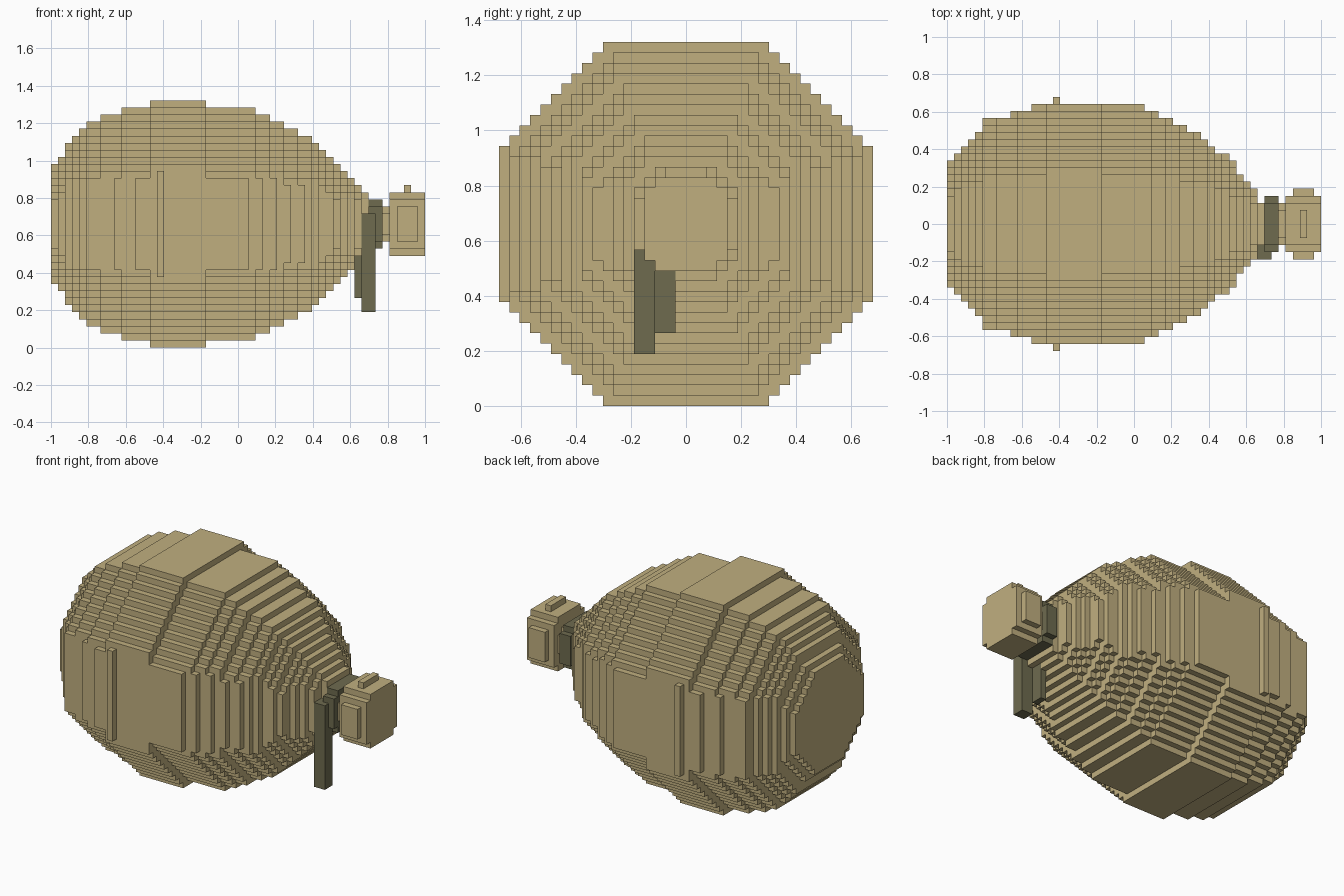
import bpy, bmesh
from mathutils import Vector

if "Cube" in bpy.data.objects:
    bpy.data.objects.remove(bpy.data.objects["Cube"])

U = 2 / 53          # block size
MID = 17.5          # height of the long axis, in blocks


def material(name, rgb):
    m = bpy.data.materials.new(name)
    m.diffuse_color = (*rgb, 1)
    m.use_nodes = True
    m.node_tree.nodes["Principled BSDF"].inputs["Base Color"].default_value = m.diffuse_color
    return m


tan = material("tan", (0.53, 0.43, 0.213))
olive = material("dark_olive", (0.156, 0.147, 0.078))


def slice_cells(i, hy, hz):
    """Blocks of one stepped octagonal slice across the long axis."""
    limit = 1.35 * hz + 1
    cells = set()
    for j in range(-hy, hy):
        for k in range(int(MID - hz), int(MID + hz)):
            if abs(j + 0.5) + abs(k + 0.5 - MID) <= limit:
                cells.add((i, j, k))
    return cells


def box_cells(x, y, z):
    return {(i, j, k) for i in range(*x) for j in range(*y) for k in range(*z)}


def lathe_cells(runs):
    """Runs of (first slice, end slice, half width, half height)."""
    cells = set()
    for a, b, hy, hz in runs:
        for i in range(a, b):
            cells |= slice_cells(i, hy, hz)
    return cells


def build(name, cells, mat):
    """Outer skin of a set of blocks, with flat areas merged."""
    bm = bmesh.new()
    verts = {}

    def vert(p):
        if p not in verts:
            verts[p] = bm.verts.new(((p[0] - 26.5) * U, p[1] * U, p[2] * U))
        return verts[p]

    for c in cells:
        for axis in range(3):
            for side in (0, 1):
                n = list(c)
                n[axis] += 2 * side - 1
                if tuple(n) in cells:
                    continue
                a, b = (axis + 1) % 3, (axis + 2) % 3
                loop = []
                for da, db in ((0, 0), (1, 0), (1, 1), (0, 1)):
                    p = list(c)
                    p[axis] += side
                    p[a] += da
                    p[b] += db
                    loop.append(vert(tuple(p)))
                bm.faces.new(loop if side else loop[::-1])
    bmesh.ops.dissolve_limit(bm, angle_limit=0.01, verts=bm.verts[:], edges=bm.edges[:])
    me = bpy.data.meshes.new(name)
    bm.to_mesh(me)
    bm.free()
    me.materials.append(mat)
    ob = bpy.data.objects.new(name, me)
    bpy.context.collection.objects.link(ob)
    return ob


# Swollen body, blunt at one end and tapering to the neck
body = lathe_cells([
    (0, 1, 9, 8.5), (1, 2, 10, 9.5), (2, 3, 11, 11.5), (3, 4, 12, 12.5),
    (4, 5, 13, 13.5), (5, 7, 15, 14.5), (7, 9, 15, 15.5), (9, 10, 16, 15.5),
    (10, 12, 16, 16.5), (12, 14, 17, 16.5), (14, 15, 17, 17.5),
    (15, 16, 18, 17.5), (16, 22, 17, 17.5), (22, 28, 17, 16.5),
    (28, 29, 16, 16.5), (29, 30, 16, 15.5), (30, 31, 15, 15.5),
    (31, 32, 15, 14.5), (32, 33, 14, 14.5), (33, 34, 14, 13.5),
    (34, 35, 13, 13.5), (35, 36, 13, 12.5), (36, 37, 12, 12.5),
    (37, 38, 11, 11.5), (38, 39, 10, 10.5), (39, 40, 10, 9.5),
    (40, 41, 9, 8.5), (41, 42, 7, 7.5), (42, 43, 6, 6.5),
    (43, 44, 5, 5.5), (44, 45, 3, 4.5)])

# Dark cord: ring around the neck and two hanging ends
ring = lathe_cells([(45, 47, 4, 3.5)])
long_end = box_cells((44, 46), (-5, -3), (5, 19)) - ring
short_end = box_cells((43, 44), (-3, -1), (7, 14))
body -= long_end | short_end

# Narrow neck and flared knob with a small top block row
knob = lathe_cells([(47, 48, 3, 2.5), (48, 49, 4, 4.5),
                    (49, 52, 5, 4.5), (52, 53, 4, 4.5)])
knob |= box_cells((50, 51), (-2, 2), (22, 23))

build("body", body, tan)
build("neck_ring", ring, olive)
build("cord_long_end", long_end, olive)
build("cord_short_end", short_end, olive)
build("neck_knob", knob, tan)
